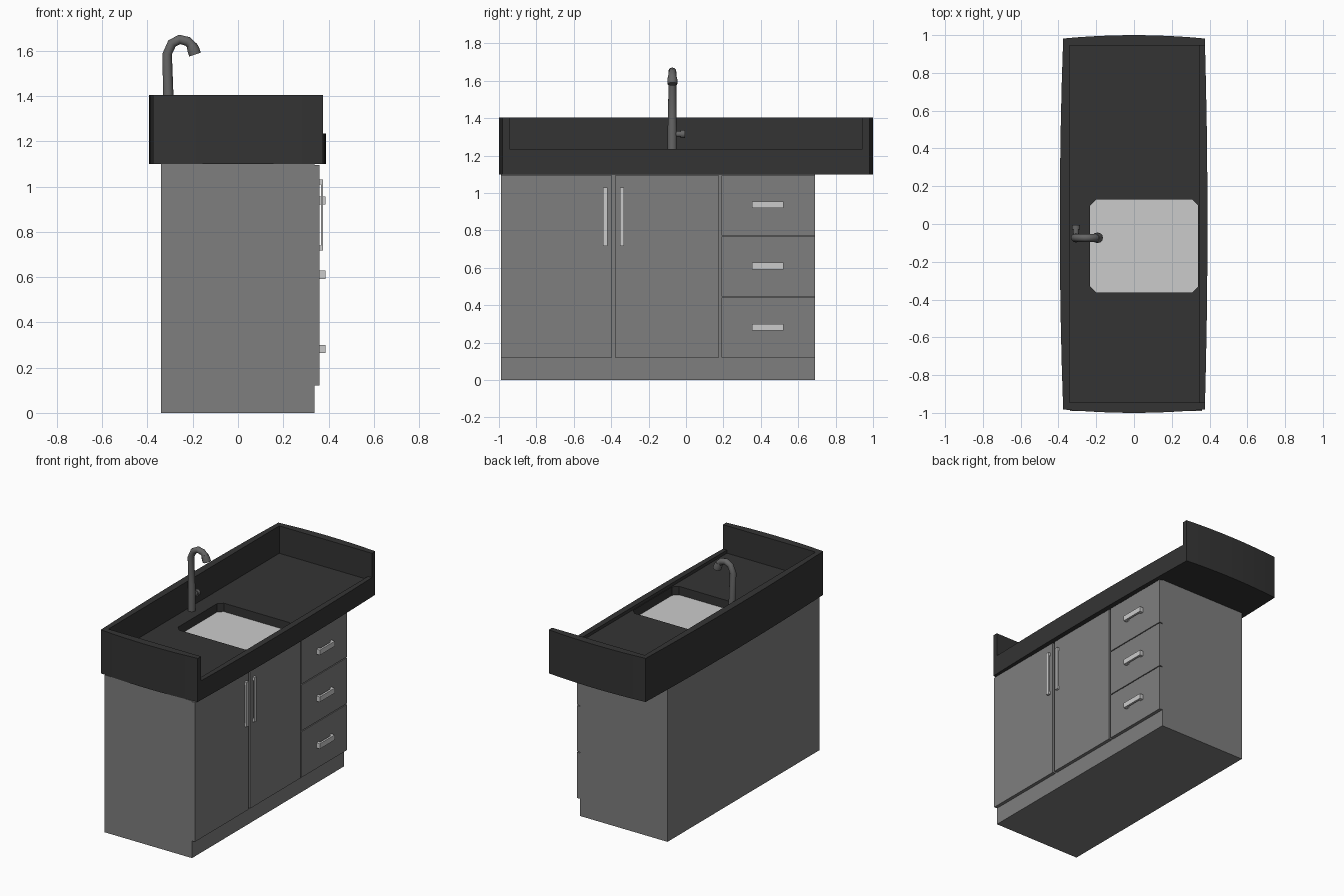
import bpy, bmesh
from mathutils import Vector

if "Cube" in bpy.data.objects:
    bpy.data.objects.remove(bpy.data.objects["Cube"])


def material(name, value):
    mat = bpy.data.materials.new(name)
    mat.use_nodes = True
    color = (value, value, value, 1)
    mat.diffuse_color = color
    mat.node_tree.nodes["Principled BSDF"].inputs["Base Color"].default_value = color
    return mat


STONE = material("dark stone", 0.034)
PANEL = material("grey panel", 0.21)
STEEL = material("light steel", 0.6)
TAP = material("tap metal", 0.13)


def finish(name, bm, mat):
    bmesh.ops.recalc_face_normals(bm, faces=bm.faces)
    mesh = bpy.data.meshes.new(name)
    bm.to_mesh(mesh)
    bm.free()
    mesh.materials.append(mat)
    obj = bpy.data.objects.new(name, mesh)
    bpy.context.collection.objects.link(obj)
    return obj


def prism(name, outline, z0, z1, mat):
    bm = bmesh.new()
    face = bm.faces.new([bm.verts.new((x, y, z0)) for x, y in outline])
    grown = bmesh.ops.extrude_face_region(bm, geom=[face])
    verts = [v for v in grown["geom"] if isinstance(v, bmesh.types.BMVert)]
    bmesh.ops.translate(bm, verts=verts, vec=(0, 0, z1 - z0))
    return finish(name, bm, mat)


def box(name, x, y, z, mat):
    return prism(name, [(x[0], y[0]), (x[1], y[0]), (x[1], y[1]), (x[0], y[1])], z[0], z[1], mat)


def cut(obj, cutter):
    mod = obj.modifiers.new("cut", "BOOLEAN")
    mod.operation = "DIFFERENCE"
    mod.solver = "EXACT"
    mod.object = cutter
    cutter.hide_render = True
    bpy.context.view_layer.objects.active = obj
    bpy.ops.object.modifier_apply(modifier=mod.name)
    bpy.data.objects.remove(cutter)


def tube(name, points, radii, mat, sides=12):
    """Capped tube along a path in one plane, with a radius at each point."""
    bm = bmesh.new()
    pts = [Vector(p) for p in points]
    rings = []
    for i, p in enumerate(pts):
        along = (pts[min(i + 1, len(pts) - 1)] - pts[max(i - 1, 0)]).normalized()
        turn = Vector((0, 0, 1)).rotation_difference(along)
        ring = bmesh.ops.create_circle(bm, segments=sides, radius=radii[i])["verts"]
        for v in ring:
            v.co = p + turn @ v.co
        rings.append(ring)
    for a, b in zip(rings, rings[1:]):
        for k in range(sides):
            n = (k + 1) % sides
            bm.faces.new((a[k], a[n], b[n], b[k]))
    bm.faces.new(rings[0])
    bm.faces.new(rings[-1])
    obj = finish(name, bm, mat)
    bpy.ops.object.select_all(action="DESELECT")
    obj.select_set(True)
    bpy.context.view_layer.objects.active = obj
    bpy.ops.object.shade_smooth_by_angle(angle=0.7)
    return obj


# Countertop: slightly bowed outline, raised rim on three sides, low front lip
steps = [i / 4 - 1 for i in range(8)]
bow = [1 - t * t for t in steps]
outline = [(0.375 * t, -0.982 - 0.018 * b) for t, b in zip(steps, bow)]
outline += [(0.375 + 0.014 * b, 0.982 * t) for t, b in zip(steps, bow)]
outline += [(-0.375 * t, 0.982 + 0.018 * b) for t, b in zip(steps, bow)]
outline += [(-0.375 - 0.018 * b, -0.982 * t) for t, b in zip(steps, bow)]
top = prism("countertop", outline, 1.1, 1.405, STONE)
cut(top, box("tray_cutter", (-0.342, 0.345), (-0.945, 0.945), (1.213, 1.5), STONE))
cut(top, box("front_cutter", (0.3, 0.6), (-0.945, 0.945), (1.235, 1.5), STONE))

# Sink: recess with clipped corners and a light floor
x0, x1, y0, y1, c = -0.232, 0.34, -0.363, 0.13, 0.032
basin = [(x0 + c, y0), (x1 - c, y0), (x1, y0 + c), (x1, y1 - c),
         (x1 - c, y1), (x0 + c, y1), (x0, y1 - c), (x0, y0 + c)]
cut(top, prism("sink_cutter", basin, 1.15, 1.3, STONE))
prism("sink_floor", basin, 1.148, 1.154, STEEL)

# Cabinet carcass and plinth
box("cabinet_body", (-0.34, 0.337), (-0.99, 0.69), (0, 1.1), PANEL)

# Doors
for side, y in (("left", (-0.99, -0.396)), ("right", (-0.379, 0.177))):
    box("door_" + side, (0.337, 0.36), y, (0.12, 1.095), PANEL)

# Drawers with bar handles
height = 0.98 / 3
for i, z in enumerate((0.282, 0.61, 0.938)):
    low = 0.12 + i * height
    box(f"drawer_{i}", (0.337, 0.36), (0.191, 0.69), (low, low + height - 0.006), PANEL)
    box(f"drawer_handle_{i}", (0.372, 0.386), (0.354, 0.52), (z - 0.018, z + 0.018), STEEL)
    for y in (0.354, 0.497):
        box("drawer_handle_post", (0.36, 0.373), (y, y + 0.023), (z - 0.018, z + 0.018), STEEL)

# Door handles
for y in (-0.432, -0.343):
    box("door_handle", (0.366, 0.376), (y - 0.011, y + 0.011), (0.718, 1.03), STEEL)
    for z in (0.718, 1.008):
        box("door_handle_post", (0.36, 0.367), (y - 0.011, y + 0.011), (z, z + 0.022), STEEL)

# Tap: tapered stem with hooked spout, nozzle and side valve
ty = -0.073
stem = [(-0.307, 1.21), (-0.307, 1.35), (-0.308, 1.4), (-0.313, 1.585), (-0.292, 1.632),
        (-0.258, 1.65), (-0.222, 1.641), (-0.202, 1.62)]
tube("tap_spout", [(x, ty, z) for x, z in stem],
     [0.025, 0.025, 0.023, 0.021, 0.021, 0.021, 0.021, 0.021], TAP)
tube("tap_nozzle", [(-0.205, ty, 1.628), (-0.198, ty, 1.607), (-0.19, ty, 1.583)],
     [0.022, 0.027, 0.027], TAP)
tube("tap_valve", [(-0.307, ty, 1.315), (-0.307, -0.03, 1.315)], [0.016, 0.016], TAP)
tube("tap_knob", [(-0.307, -0.03, 1.315), (-0.307, -0.006, 1.315)], [0.022, 0.022], TAP)
